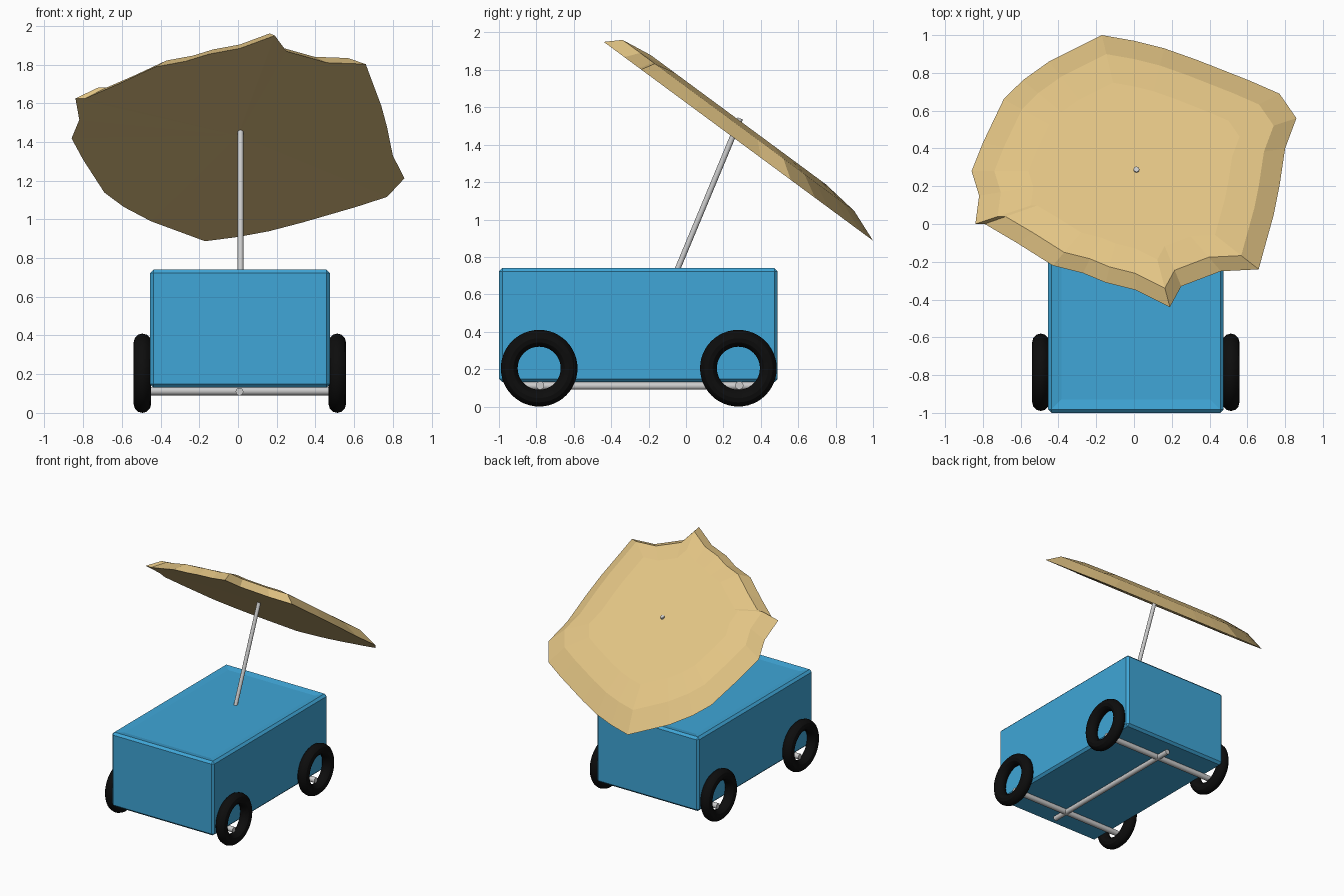
import bpy, bmesh
from mathutils import Vector

if "Cube" in bpy.data.objects:
    bpy.data.objects.remove(bpy.data.objects["Cube"])


def material(name, rgb):
    m = bpy.data.materials.new(name)
    m.diffuse_color = (*rgb, 1)
    m.use_nodes = True
    m.node_tree.nodes["Principled BSDF"].inputs["Base Color"].default_value = m.diffuse_color
    return m


def finish(name, bm, mat=None):
    bmesh.ops.recalc_face_normals(bm, faces=bm.faces)
    me = bpy.data.meshes.new(name)
    bm.to_mesh(me)
    bm.free()
    ob = bpy.data.objects.new(name, me)
    bpy.context.collection.objects.link(ob)
    if mat:
        me.materials.append(mat)
    return ob


def smooth(ob):
    bpy.ops.object.select_all(action='DESELECT')
    ob.select_set(True)
    bpy.context.view_layer.objects.active = ob
    bpy.ops.object.shade_smooth_by_angle()


def rod(name, a, b, r):
    a, b = Vector(a), Vector(b)
    bpy.ops.mesh.primitive_cylinder_add(vertices=16, radius=r, depth=(b - a).length,
                                        location=(a + b) / 2)
    ob = bpy.context.object
    ob.name = name
    ob.rotation_euler = (b - a).to_track_quat('Z', 'Y').to_euler()
    smooth(ob)


blue = material("blue paint", (0.05, 0.38, 0.68))
black = material("black rubber", (0.004, 0.004, 0.004))
tan = material("tan fabric", (0.76, 0.55, 0.23))

# cart body: chamfered box with a very shallow dished top
bm = bmesh.new()
bmesh.ops.create_cube(bm, size=1)
for v in bm.verts:
    v.co = (0.01 + v.co.x * 0.93, -0.255 + v.co.y * 1.49, 0.435 + v.co.z * 0.61)
bmesh.ops.bevel(bm, geom=bm.edges[:], offset=0.018, segments=1, affect='EDGES')
bm.normal_update()
top = max(bm.faces, key=lambda f: f.calc_center_median().z)
bmesh.ops.inset_region(bm, faces=[top], thickness=0.075, depth=-0.01)
finish("cart_body", bm, blue)

# wheels and axles
for end, y in (("front", -0.785), ("back", 0.28)):
    for side, x in (("left", -0.494), ("right", 0.513)):
        bpy.ops.mesh.primitive_torus_add(location=(x, y, 0.205), rotation=(0, 1.5707963, 0),
                                         major_radius=0.16, minor_radius=0.045,
                                         major_segments=48, minor_segments=12)
        wheel = bpy.context.object
        wheel.name = f"{end}_{side}_wheel"
        wheel.data.materials.append(black)
        smooth(wheel)
    rod(f"{end}_axle", (-0.49, y + 0.005, 0.113), (0.51, y + 0.005, 0.113), 0.022)
rod("chassis_rod", (0.008, -0.9, 0.11), (0.008, 0.4, 0.11), 0.02)

# umbrella pole
rod("umbrella_pole", (0.013, -0.06, 0.70), (0.013, 0.29, 1.54), 0.015)

# umbrella canopy: ragged tilted rim, raised rings above, flat underside
rim = [(-.17, 1), (0, .97), (.16, .93), (.33, .87), (.61, .76), (.77, .69), (.86, .56),
       (.80, .40), (.77, .2), (.74, .05), (.69, -.13), (.66, -.24), (.46, -.25),
       (.25, -.33), (.19, -.44), (.01, -.35), (-.15, -.31), (-.27, -.26), (-.43, -.22),
       (-.62, -.1), (-.79, 0), (-.84, 0), (-.82, .15), (-.86, .28), (-.8, .43),
       (-.69, .66), (-.59, .76), (-.45, .86)]
bm = bmesh.new()


def canopy_vert(x, y, s, lift):
    x, y = x * s, 0.28 + (y - 0.28) * s
    return bm.verts.new((x, y, 1.625 - 0.738 * y + lift))


rings = [[canopy_vert(x, y, s, h) for x, y in rim]
         for s, h in ((1, 0), (0.86, 0.085), (0.65, 0.115))]
peak, under = canopy_vert(0, .28, 1, .115), canopy_vert(0, .28, 1, .015)
n = len(rim)
for i in range(n):
    j = (i + 1) % n
    for a, b in zip(rings, rings[1:]):
        bm.faces.new((a[i], a[j], b[j], b[i]))
    bm.faces.new((rings[-1][i], rings[-1][j], peak))
    bm.faces.new((rings[0][j], rings[0][i], under))
finish("umbrella_canopy", bm, tan)
